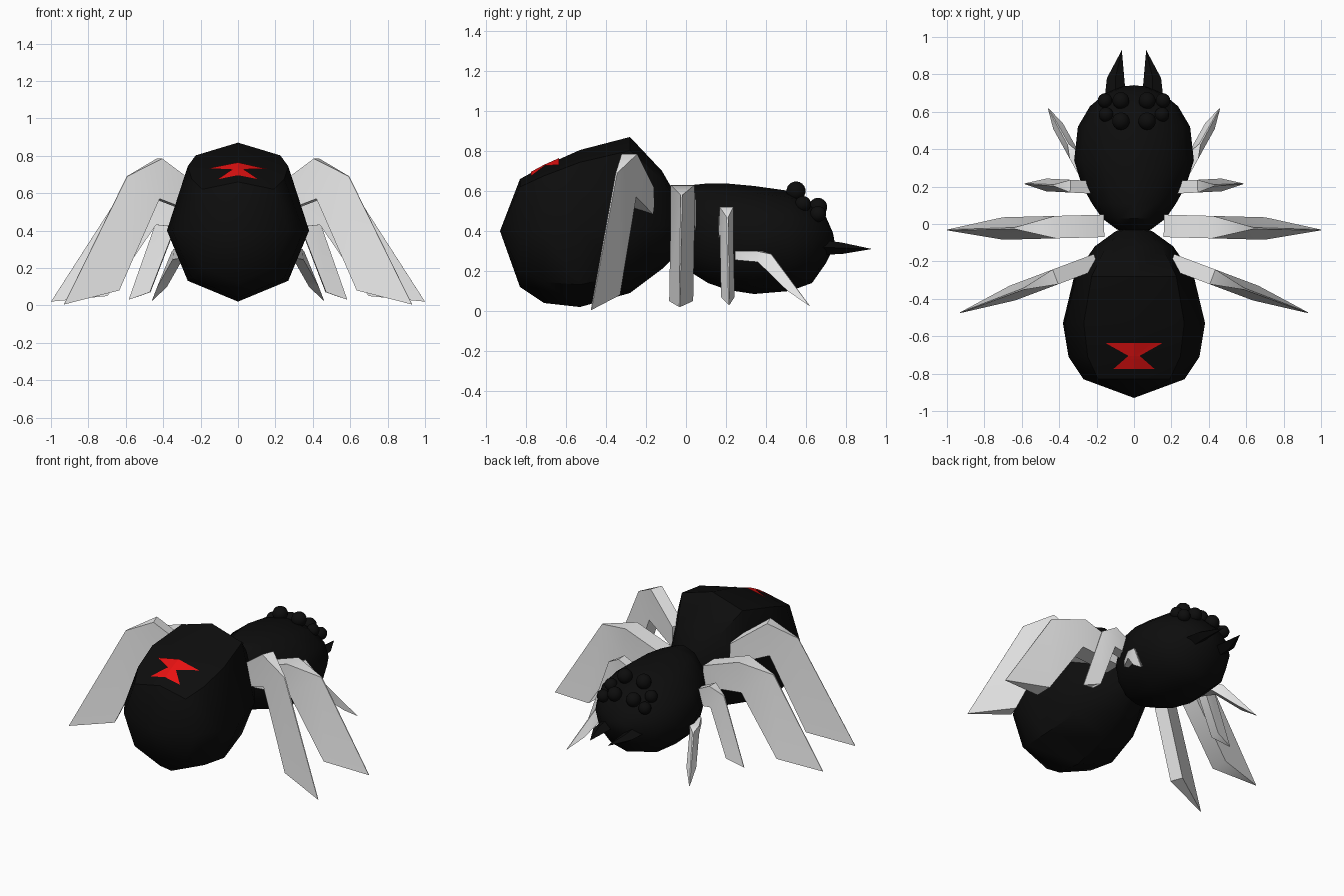
import bpy, bmesh, math
from mathutils import Vector
from mathutils.bvhtree import BVHTree

if "Cube" in bpy.data.objects:
    bpy.data.objects.remove(bpy.data.objects["Cube"])


def material(name, rgb):
    m = bpy.data.materials.new(name)
    m.diffuse_color = (*rgb, 1)
    m.use_nodes = True
    m.node_tree.nodes["Principled BSDF"].inputs["Base Color"].default_value = m.diffuse_color
    return m


BLACK = material("body black", (0.004, 0.004, 0.004))
RED = material("marking red", (0.8, 0.006, 0.006))
PALE = material("leg pale grey", (0.8, 0.8, 0.8))


def finish(name, bm, mat, smooth=None):
    bmesh.ops.remove_doubles(bm, verts=bm.verts, dist=1e-5)
    bmesh.ops.recalc_face_normals(bm, faces=bm.faces)
    me = bpy.data.meshes.new(name)
    bm.to_mesh(me)
    bm.free()
    me.materials.append(mat)
    ob = bpy.data.objects.new(name, me)
    bpy.context.collection.objects.link(ob)
    if smooth:
        bpy.ops.object.select_all(action='DESELECT')
        ob.select_set(True)
        bpy.context.view_layer.objects.active = ob
        bpy.ops.object.shade_smooth_by_angle(angle=math.radians(smooth))
    return ob


def loft(name, rings, start, end, sides, shoulder):
    """Rings of (y, half width, side z, top z, bottom z) closed by two poles."""
    bm = bmesh.new()
    loops = []
    for y, w, zc, zt, zb in rings:
        loop = []
        for i in range(sides):
            a = math.tau * i / sides
            c, s = math.cos(a), math.sin(a)
            # lift the upper shoulders so the back is broad
            f = 1 + (shoulder - 1) * abs(math.sin(2 * a)) if c > 0 else 1
            z = zc + (c * f * (zt - zc) if c > 0 else c * (zc - zb))
            loop.append(bm.verts.new((s * w, y, z)))
        loops.append(loop)
    for a, b in zip(loops, loops[1:]):
        for i in range(sides):
            j = (i + 1) % sides
            bm.faces.new((a[i], a[j], b[j], b[i]))
    for loop, tip in ((loops[0], start), (loops[-1], end)):
        p = bm.verts.new(tip)
        for i in range(sides):
            bm.faces.new((loop[i], loop[(i + 1) % sides], p))
    return finish(name, bm, BLACK, 40)


# Faceted abdomen with a peaked back
abdomen = loft("abdomen", [
    (-0.83, 0.27, 0.40, 0.66, 0.12),
    (-0.71, 0.35, 0.40, 0.725, 0.04),
    (-0.53, 0.38, 0.40, 0.805, 0.02),
    (-0.28, 0.32, 0.42, 0.87, 0.09),
    (-0.12, 0.21, 0.43, 0.70, 0.21),
    (-0.04, 0.10, 0.43, 0.56, 0.29),
], (0, -0.93, 0.40), (0, 0.0, 0.43), 8, 1.2)

# Rounder head and thorax
loft("thorax", [
    (-0.03, 0.09, 0.40, 0.55, 0.25),
    (0.03, 0.17, 0.40, 0.63, 0.19),
    (0.11, 0.225, 0.39, 0.638, 0.14),
    (0.21, 0.28, 0.38, 0.637, 0.105),
    (0.34, 0.32, 0.37, 0.625, 0.085),
    (0.52, 0.30, 0.36, 0.60, 0.10),
    (0.63, 0.235, 0.36, 0.54, 0.14),
    (0.70, 0.15, 0.36, 0.47, 0.24),
    (0.735, 0.06, 0.35, 0.39, 0.31),
], (0, -0.05, 0.40), (0, 0.742, 0.35), 12, 1.0)

# Hourglass marking, draped over the abdomen
surface = BVHTree.FromObject(abdomen, bpy.context.evaluated_depsgraph_get())
bm = bmesh.new()
ROWS, COLS = 8, 10
grid = []
for r in range(ROWS + 1):
    t = r / ROWS
    y = -0.635 - 0.14 * t
    w = 0.155 - 0.25 * t if t < 0.5 else 0.03 + 0.16 * (t - 0.5)
    row = []
    for c in range(COLS + 1):
        x = w * (2 * c / COLS - 1)
        hit = surface.ray_cast(Vector((x, y, 2)), Vector((0, 0, -1)))[0]
        row.append(bm.verts.new((x, y, hit.z + 0.006)))
    grid.append(row)
for a, b in zip(grid, grid[1:]):
    for c in range(COLS):
        bm.faces.new((a[c], b[c], b[c + 1], a[c + 1]))
finish("hourglass_marking", bm, RED)

# Eyes: four pairs
for n, (x, y, z, rad) in enumerate([
        (0.07, 0.55, 0.60, 0.048), (0.07, 0.66, 0.52, 0.046),
        (0.155, 0.66, 0.485, 0.04), (0.15, 0.585, 0.535, 0.04)]):
    for s in (-1, 1):
        bm = bmesh.new()
        bmesh.ops.create_uvsphere(bm, u_segments=14, v_segments=9, radius=rad)
        bmesh.ops.translate(bm, verts=bm.verts, vec=(s * x, y, z))
        finish(f"eye_{n + 1}_{'left' if s < 0 else 'right'}", bm, BLACK, 60)

# Fangs: four-sided spikes pointing forward and inward
for s in (-1, 1):
    bm = bmesh.new()
    ring = [[bm.verts.new((s * x, y, z)) for x, z in section] for y, section in (
        (0.64, ((0.04, 0.32), (0.10, 0.36), (0.16, 0.32), (0.10, 0.28))),
        (0.78, ((0.052, 0.315), (0.10, 0.342), (0.145, 0.315), (0.10, 0.285))))]
    tip = bm.verts.new((s * 0.065, 0.93, 0.31))
    bm.faces.new(ring[0])
    for i in range(4):
        j = (i + 1) % 4
        bm.faces.new((ring[0][i], ring[0][j], ring[1][j], ring[1][i]))
        bm.faces.new((ring[1][i], ring[1][j], tip))
    finish(f"fang_{'left' if s < 0 else 'right'}", bm, BLACK, 30)


def leg(name, base, angle, width, profile):
    """Bent blade: profile is hip top, knee top, knee ridge, foot tip,
    foot heel, knee underside, hip underside as (reach, height)."""
    d = Vector((math.cos(math.radians(angle)), math.sin(math.radians(angle)), 0))
    n = Vector((-d.y, d.x, 0))
    half = [width, width, 0.004, 0.002, width, width, width]
    for s in (-1, 1):
        bm = bmesh.new()
        sides = []
        for k in (-1, 1):
            row = []
            for (r, z), h in zip(profile, half):
                p = Vector((*base, z)) + d * r + n * (k * h)
                row.append(bm.verts.new((s * p.x, p.y, p.z)))
            sides.append(row)
            for face in ((0, 1, 5, 6), (1, 2, 5), (2, 3, 4, 5)):
                bm.faces.new([row[i] for i in face])
        a, b = sides
        for i in range(7):
            j = (i + 1) % 7
            bm.faces.new((a[i], a[j], b[j], b[i]))
        finish(f"{name}_{'left' if s < 0 else 'right'}", bm, PALE, 50)


# Four pairs of legs, largest beside the abdomen
leg("leg_1", (0.2, -0.2), -20.6, 0.042,
    [(0, 0.62), (0.235, 0.785), (0.42, 0.69), (0.78, 0.005),
     (0.48, 0.08), (0.25, 0.57), (0, 0.48)])
leg("leg_2", (0.16, -0.01), -1.5, 0.06,
    [(0, 0.54), (0.26, 0.63), (0.48, 0.58), (0.84, 0.02),
     (0.54, 0.05), (0.28, 0.43), (0, 0.40)])
leg("leg_3", (0.2, 0.195), 3, 0.034,
    [(0, 0.45), (0.14, 0.52), (0.23, 0.47), (0.385, 0.03),
     (0.27, 0.07), (0.15, 0.38), (0, 0.36)])
leg("leg_4", (0.26, 0.26), 61, 0.03,
    [(0, 0.30), (0.12, 0.30), (0.19, 0.285), (0.41, 0.025),
     (0.30, 0.10), (0.13, 0.245), (0, 0.255)])
